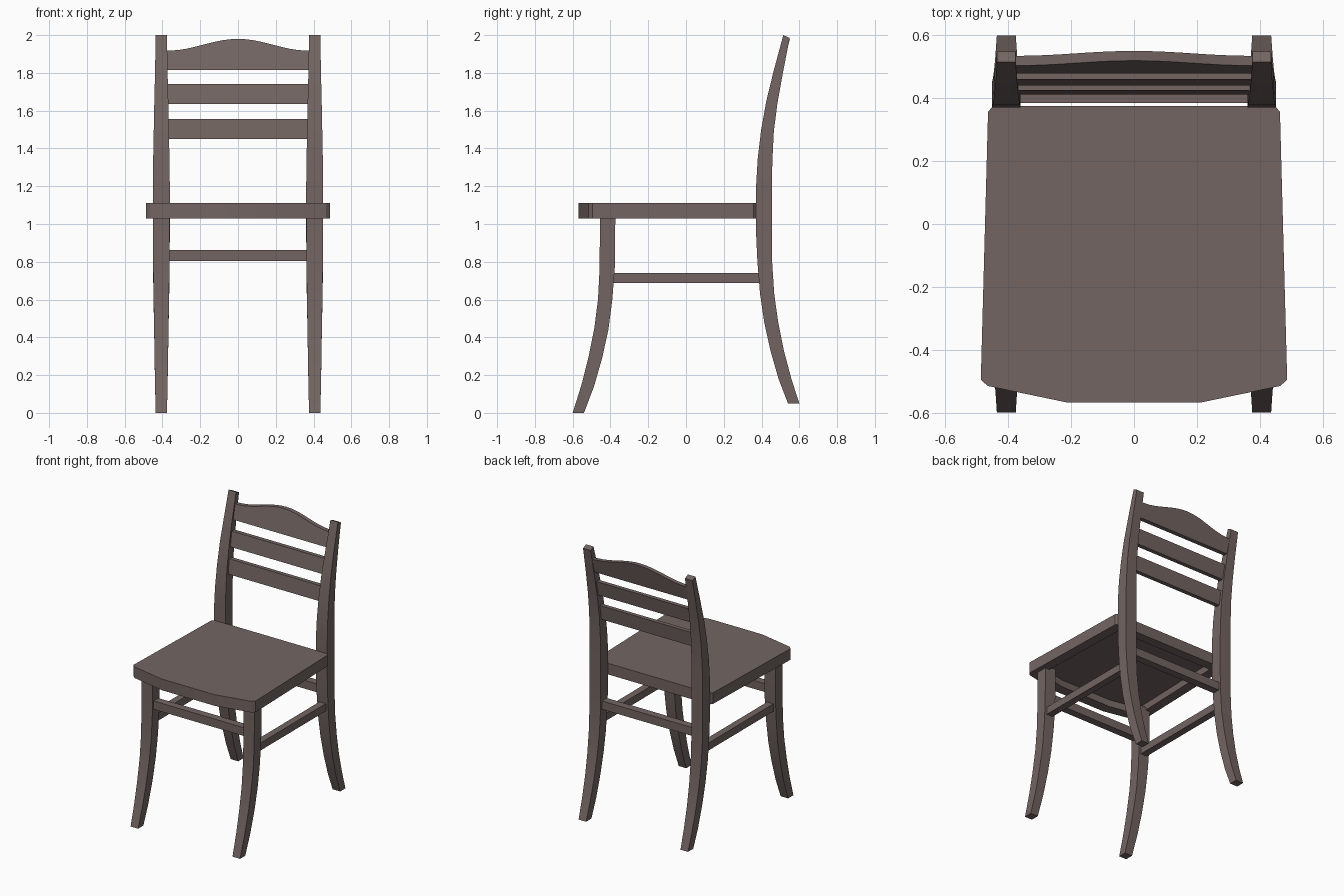
import bpy, bmesh, math

if "Cube" in bpy.data.objects:
    bpy.data.objects.remove(bpy.data.objects["Cube"])

wood = bpy.data.materials.new("brown wood")
wood.diffuse_color = (0.170, 0.130, 0.121, 1)
wood.use_nodes = True
wood.node_tree.nodes["Principled BSDF"].inputs["Base Color"].default_value = wood.diffuse_color


def make(name, bm):
    bmesh.ops.recalc_face_normals(bm, faces=bm.faces)
    me = bpy.data.meshes.new(name)
    bm.to_mesh(me)
    bm.free()
    me.materials.append(wood)
    ob = bpy.data.objects.new(name, me)
    bpy.context.collection.objects.link(ob)
    bpy.ops.object.select_all(action='DESELECT')
    bpy.context.view_layer.objects.active = ob
    ob.select_set(True)
    bpy.ops.object.shade_smooth_by_angle(angle=math.radians(25))
    return ob


def loft(name, rings):
    """Skin a list of equal-length closed rings and cap both ends."""
    bm = bmesh.new()
    vs = [[bm.verts.new(p) for p in r] for r in rings]
    n = len(rings[0])
    for a, b in zip(vs, vs[1:]):
        for i in range(n):
            j = (i + 1) % n
            bm.faces.new((a[i], a[j], b[j], b[i]))
    bm.faces.new(vs[0])
    bm.faces.new(vs[-1])
    return make(name, bm)


def leg(name, side, sections):
    """Sections: front edge (y, z), back edge (y, z), half width."""
    rings = []
    for yf, zf, yb, zb, h in sections:
        a, b = side * (0.406 - h), side * (0.406 + h)
        rings.append([(a, yf, zf), (b, yf, zf), (b, yb, zb), (a, yb, zb)])
    loft(name, rings)


def bar(name, x0, x1, y0, y1, z0, z1, lean=0.0):
    """Straight rail; lean moves the top backwards."""
    loft(name, [[(x0, y0, z0), (x1, y0, z0), (x1, y1, z0), (x0, y1, z0)],
                [(x0, y0 + lean, z1), (x1, y0 + lean, z1),
                 (x1, y1 + lean, z1), (x0, y1 + lean, z1)]])


front_sections = [
    (-.60, 0, -.54, 0, .030), (-.553, .15, -.487, .14, .033),
    (-.515, .30, -.444, .29, .036), (-.485, .45, -.411, .44, .038),
    (-.466, .60, -.390, .60, .041), (-.457, .77, -.377, .77, .043),
    (-.456, 1.05, -.374, 1.05, .044)]
back_sections = [
    (.54, .05, .60, .05, .030), (.490, .18, .558, .18, .033),
    (.447, .33, .518, .33, .036), (.414, .48, .488, .48, .039),
    (.392, .63, .467, .63, .042), (.378, .80, .456, .80, .044),
    (.371, .95, .455, .95, .045), (.371, 1.20, .455, 1.20, .045),
    (.380, 1.35, .457, 1.33, .043), (.398, 1.50, .465, 1.49, .040),
    (.425, 1.65, .484, 1.64, .037), (.464, 1.81, .513, 1.80, .033),
    (.515, 2.0, .549, 1.985, .030)]

# Curved legs, posts and side stretchers
for s, tag in ((-1, "left"), (1, "right")):
    leg(tag + "_front_leg", s, front_sections)
    leg(tag + "_back_leg_and_post", s, back_sections)
    bar(tag + "_side_stretcher", s * .406 - .025, s * .406 + .025, -.39, .40, .687, .741)

# Front and back stretchers
bar("front_stretcher", -.38, .38, -.442, -.388, .803, .863)
bar("back_stretcher", -.38, .38, .385, .440, .803, .863)

# Backrest slats
bar("lower_slat", -.385, .385, .411, .441, 1.45, 1.555, .014)
bar("upper_slat", -.385, .385, .440, .470, 1.635, 1.74, .020)

# Arched crest rail, leaning back with the posts
N = 20
rings = []
for i in range(N + 1):
    x = -.39 + .78 * i / N
    t = min(1, abs(x) / .37)
    z = 1.918 + .062 * (0.5 + 0.5 * math.cos(math.pi * t))
    lean = .25 * (z - 1.815)
    rings.append([(x, .478, 1.815), (x, .509, 1.815), (x, .509 + lean, z), (x, .478 + lean, z)])
loft("crest_rail", rings)

# Seat board with clipped corners and a recessed underside
half = [(.21, -.568), (.465, -.515), (.487, -.495), (.464, .357), (.448, .375)]
outline = half + [(-x, y) for x, y in reversed(half)]
bm = bmesh.new()
bottom = bm.faces.new([bm.verts.new((x, y, 1.03)) for x, y in outline])
ext = bmesh.ops.extrude_face_region(bm, geom=[bottom], use_keep_orig=True)
bmesh.ops.translate(bm, vec=(0, 0, .08),
                    verts=[v for v in ext["geom"] if isinstance(v, bmesh.types.BMVert)])
bmesh.ops.recalc_face_normals(bm, faces=bm.faces)
under = min(bm.faces, key=lambda f: f.calc_center_median().z)
bmesh.ops.inset_region(bm, faces=[under], thickness=.075)
walls = bmesh.ops.inset_region(bm, faces=[under], thickness=.0005)
bmesh.ops.translate(bm, vec=(0, 0, .05), verts=under.verts[:])
make("seat", bm)
